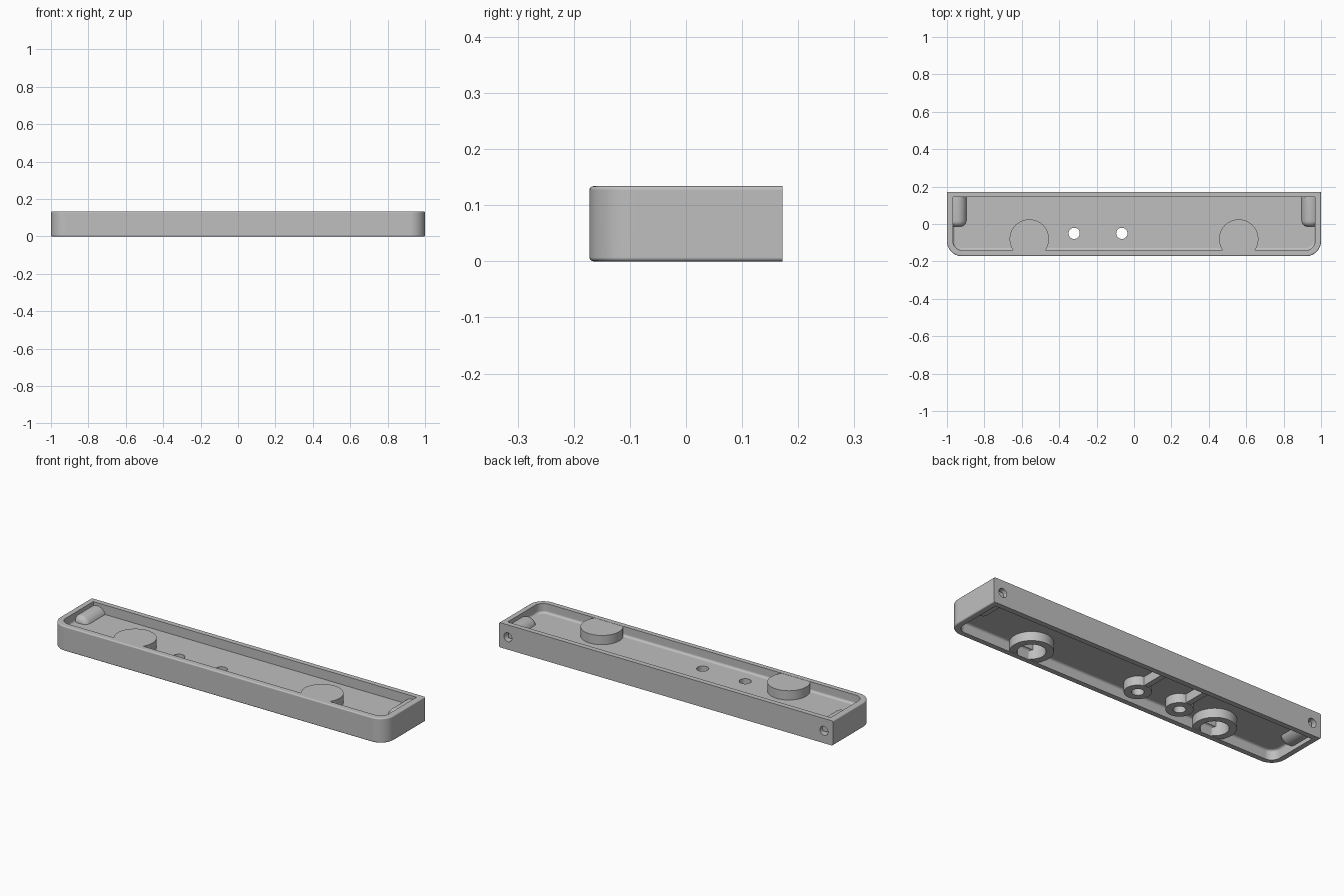
import bpy, bmesh, math
from mathutils import Matrix

cube = bpy.data.objects.get("Cube")
if cube:
    bpy.data.objects.remove(cube)

HALF_Y, HEIGHT = 0.172, 0.134
BACK_INNER, WALL, COVE, ROUND = 0.144, 0.032, 0.012, 0.007
FLOOR_TOP, FLOOR_BOTTOM = 0.083, 0.053
BOSS_BASE = 0.004
WALL_BURY = -0.155

grey = bpy.data.materials.new("plain grey")
grey.use_nodes = True
grey.diffuse_color = (0.52, 0.52, 0.52, 1)
grey.node_tree.nodes["Principled BSDF"].inputs["Base Color"].default_value = grey.diffuse_color


def finish(bm, name):
    bmesh.ops.recalc_face_normals(bm, faces=bm.faces)
    mesh = bpy.data.meshes.new(name)
    bm.to_mesh(mesh)
    bm.free()
    mesh.materials.append(grey)
    obj = bpy.data.objects.new(name, mesh)
    bpy.context.collection.objects.link(obj)
    return obj


def tray_outline(inset, back):
    """Square back corners, round front corners."""
    half_x, radius = 1 - inset, 0.08 - inset
    points = [(half_x, back), (-half_x, back)]
    for cx, start in ((radius - half_x, 180), (half_x - radius, 270)):
        for i in range(13):
            a = math.radians(start + i * 7.5)
            points.append((cx + radius * math.cos(a),
                           inset - HALF_Y + radius + radius * math.sin(a)))
    return points


def circle(x, y, radius, sides=48):
    """Circle, flattened where it would break through the front wall."""
    turns = [math.tau * i / sides for i in range(sides)]
    return [(x + radius * math.cos(a), max(y + radius * math.sin(a), WALL_BURY)) for a in turns]


def join_rings(bm, a, b):
    for i in range(len(a)):
        bm.faces.new((a[i - 1], a[i], b[i], b[i - 1]))


def plate(name, loops, z0, z1):
    """Flat plate; the first loop is the outside and the rest are holes."""
    bm = bmesh.new()
    levels = []
    for z in (z0, z1):
        rings = [[bm.verts.new((x, y, z)) for x, y in loop] for loop in loops]
        edges = [bm.edges.new((r[i - 1], r[i])) for r in rings for i in range(len(r))]
        bmesh.ops.triangle_fill(bm, edges=edges, use_beauty=True)
        levels.append(rings)
    for low, high in zip(*levels):
        join_rings(bm, low, high)
    return finish(bm, name)


def back_rod(name, x, z, y_back, y_front, radius, size=0):
    """Cylinder running from back to front, optionally rounded at the front."""
    bm = bmesh.new()
    bmesh.ops.create_cone(bm, cap_ends=True, segments=32, radius1=radius, radius2=radius,
                          depth=y_back - y_front)
    if size:
        tip = [e for e in bm.edges if all(v.co.z > 0 for v in e.verts)]
        bmesh.ops.bevel(bm, geom=tip, offset=size, segments=5, profile=0.5, affect="EDGES")
    bm.transform(Matrix.Translation((x, (y_back + y_front) / 2, z))
                 @ Matrix.Rotation(math.pi / 2, 4, "X"))
    return finish(bm, name)


def box(name, x0, x1, y0, y1, z0, z1):
    return plate(name, [[(x0, y0), (x1, y0), (x1, y1), (x0, y1)]], z0, z1)


def subtract(target, cutter):
    mod = target.modifiers.new("cut", "BOOLEAN")
    mod.operation, mod.solver, mod.object = "DIFFERENCE", "EXACT", cutter
    bpy.context.view_layer.objects.active = target
    bpy.ops.object.modifier_apply(modifier=mod.name)


# Wall: coved inside at both floors, rounded outside at both rims
steps = [math.radians(i * 22.5) for i in range(5)]
profile = [(WALL + COVE * (1 - math.sin(a)), BACK_INNER, FLOOR_TOP + COVE * (1 - math.cos(a)))
           for a in steps]
profile.append((WALL, BACK_INNER, HEIGHT))
profile += [(ROUND * (1 - math.sin(a)), HALF_Y, HEIGHT - ROUND * (1 - math.cos(a)))
            for a in steps]
profile += [(ROUND * (1 - math.cos(a)), HALF_Y, ROUND * (1 - math.sin(a))) for a in steps]
profile.append((WALL, BACK_INNER, 0))
profile += [(WALL + COVE * (1 - math.cos(a)), BACK_INNER,
             FLOOR_BOTTOM - COVE * (1 - math.sin(a))) for a in steps]
bm = bmesh.new()
sections = [[bm.verts.new((x, y, z)) for x, y in tray_outline(inset, back)]
            for inset, back, z in profile]
for i in range(len(sections)):
    join_rings(bm, sections[i - 1], sections[i])
wall = finish(bm, "wall")
parts = [wall]

# Floor with socket and screw holes
SOCKETS, SCREWS = (-0.56, 0.56), (-0.32, -0.065)
holes = [circle(x, -0.08, 0.068) for x in SOCKETS] + [circle(x, -0.05, 0.03, 24) for x in SCREWS]
parts.append(plate("floor", [tray_outline(0.04, 0.15)] + holes, FLOOR_BOTTOM, FLOOR_TOP))

# Round sockets, open below and capped above
for x in SOCKETS:
    rim = circle(x, -0.08, 0.105)
    parts.append(plate("socket_ring", [rim, circle(x, -0.08, 0.068)], BOSS_BASE, 0.112))
    parts.append(plate("socket_cap", [rim], 0.112, HEIGHT - 0.001))

# Screw bosses under the floor, each with a rib to the back wall
for x in SCREWS:
    parts.append(plate("screw_boss", [circle(x, -0.05, 0.066), circle(x, -0.05, 0.03, 24)],
                       BOSS_BASE, 0.06))
    parts.append(box("rib", x - 0.015, x + 0.015, 0.0, 0.15, BOSS_BASE + 0.002, 0.06))

# Screw posts in the back corners, drilled from behind
for side in (-1, 1):
    post = back_rod("screw_post", side * 0.945, 0.067, 0.16, -0.014, 0.051, 0.03)
    parts.append(post)
    drill = back_rod("drill", side * 0.947, 0.067, 0.3, 0.03, 0.024)
    subtract(wall, drill)
    subtract(post, drill)
    bpy.data.objects.remove(drill)

# Smooth curves while the broad faces stay flat
bpy.ops.object.select_all(action="DESELECT")
for part in parts:
    part.select_set(True)
bpy.context.view_layer.objects.active = wall
bpy.ops.object.shade_smooth_by_angle(angle=math.radians(35))
wall.modifiers.new("flat_faces", "WEIGHTED_NORMAL").keep_sharp = True
